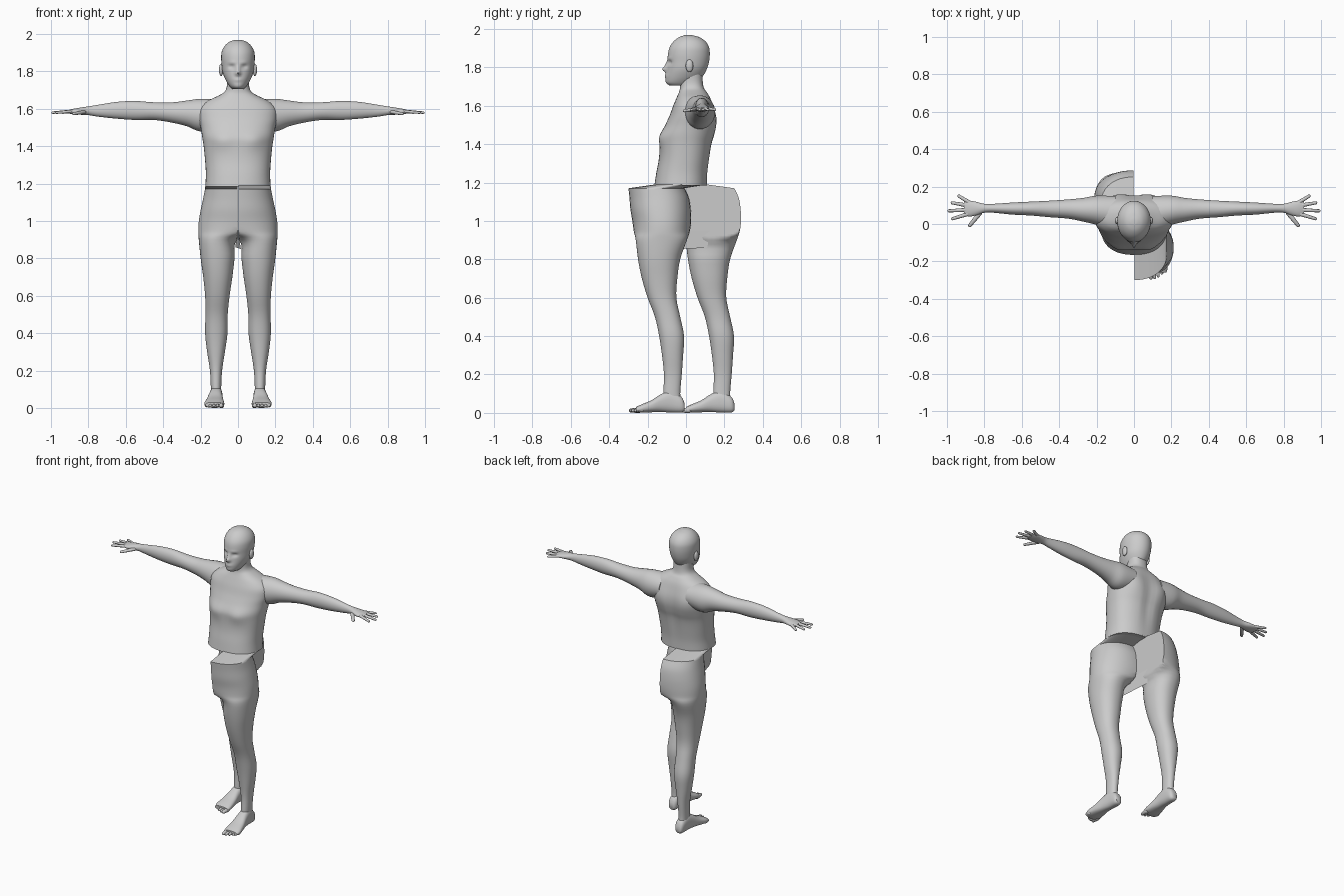
import bpy, bmesh, math
from mathutils import Vector

SHIFT = 0.13  # the two leg halves slide apart along y


def make(name, bm):
    bmesh.ops.recalc_face_normals(bm, faces=bm.faces)
    me = bpy.data.meshes.new(name)
    bm.to_mesh(me)
    bm.free()
    ob = bpy.data.objects.new(name, me)
    bpy.context.collection.objects.link(ob)
    return ob


def smooth_rows(rows, steps):
    out = []
    for i in range(len(rows) - 1):
        p = [rows[max(0, min(len(rows) - 1, i + k))] for k in (-1, 0, 1, 2)]
        for j in range(steps):
            t = j / steps
            out.append([0.5 * (2 * b + (c - a) * t + (2 * a - 5 * b + 4 * c - d) * t * t
                               + (3 * b - a - 3 * c + d) * t ** 3) for a, b, c, d in zip(*p)])
    return out + [list(rows[-1])]


def loft(name, axis, rows, n=32, steps=4, s=1, dy=0, power=2.0, tail=None, clamp=False):
    """rows: (position, a0, a1, b0, b1) bounds of rounded sections along an axis."""
    rings = [(r, dy) for r in smooth_rows(rows, steps)]
    if tail:
        rings.append((tail, 0))
    bm = bmesh.new()
    loops = []
    for (p, a0, a1, b0, b1), off in rings:
        loop = []
        for k in range(n):
            t = 2 * math.pi * (k + 0.5) / n
            c, d = math.cos(t), math.sin(t)
            c = math.copysign(abs(c) ** (2 / power), c)
            d = math.copysign(abs(d) ** (2 / power), d)
            a = (a0 + a1) / 2 + (a1 - a0) / 2 * c
            b = (b0 + b1) / 2 + (b1 - b0) / 2 * d
            x, y, z = {'x': (p, a, b), 'y': (a, p, b), 'z': (a, b, p)}[axis]
            if clamp:
                x = max(x, 0.002)
            loop.append(bm.verts.new((x * s, y + off, z)))
        loops.append(loop)
    for u, v in zip(loops, loops[1:]):
        for k in range(n):
            m = (k + 1) % n
            bm.faces.new((u[k], u[m], v[m], v[k]))
    bm.faces.new(loops[0])
    if not tail:
        bm.faces.new(loops[-1])
    return make(name, bm)


def bump(ob, centre, radii, push):
    """Soft push of the surface around a point."""
    for v in ob.data.vertices:
        d = sum(((v.co[i] - centre[i]) / radii[i]) ** 2 for i in range(3))
        v.co += Vector(push) * math.exp(-d)


def capsule(name, a, b, r, flat=1.0):
    a, b = Vector(a), Vector(b)
    bm = bmesh.new()
    bmesh.ops.create_uvsphere(bm, u_segments=12, v_segments=8, radius=r)
    length = (b - a).length - r
    rot = (b - a).to_track_quat('Z', 'Y')
    for v in bm.verts:
        if v.co.z > 0.001:
            v.co.x *= 0.8
            v.co.y *= 0.8
            v.co.z += length - r * 0.2
        v.co = rot @ v.co
        v.co.z *= flat
        v.co += a
    return make(name, bm)


def ellipsoid(name, centre, radii):
    bm = bmesh.new()
    bmesh.ops.create_uvsphere(bm, u_segments=16, v_segments=10, radius=1)
    for v in bm.verts:
        v.co = Vector([centre[i] + v.co[i] * radii[i] for i in range(3)])
    return make(name, bm)


# torso and neck
torso = loft('torso', 'z', [
    (1.185, -.175, .175, -.165, .11), (1.25, -.172, .172, -.155, .113), (1.32, -.176, .176, -.142, .122),
    (1.40, -.184, .184, -.135, .135), (1.45, -.192, .192, -.13, .148), (1.50, -.2, .2, -.108, .155),
    (1.55, -.21, .21, -.085, .152), (1.60, -.205, .205, -.067, .14), (1.64, -.165, .165, -.05, .127),
    (1.67, -.105, .105, -.037, .11), (1.69, -.073, .073, -.032, .095), (1.72, -.06, .06, -.032, .088),
    (1.77, -.06, .06, -.03, .085)], n=48, power=2.3)
bump(torso, (0, .14, 1.42), (.025, .06, .16), (0, -.014, 0))
for s in (1, -1):
    bump(torso, (s * .085, -.13, 1.43), (.06, .06, .045), (0, -.014, 0))
    bump(torso, (s * .1, .14, 1.53), (.06, .06, .08), (0, .012, 0))

# head with face
head = loft('head', 'z', [
    (1.705, -.03, .03, -.085, .03), (1.72, -.045, .045, -.104, .05), (1.75, -.064, .064, -.106, .085),
    (1.79, -.081, .081, -.1, .108), (1.83, -.087, .087, -.096, .12), (1.87, -.09, .09, -.094, .124),
    (1.905, -.087, .087, -.085, .12), (1.935, -.072, .072, -.065, .102), (1.957, -.048, .048, -.037, .07),
    (1.967, -.022, .022, -.008, .035), (1.969, -.004, .004, .01, .018)], n=64, steps=5)
bump(head, (0, -.1, 1.79), (.013, .05, .014), (0, -.026, 0))
bump(head, (0, -.1, 1.815), (.009, .05, .018), (0, -.012, 0))
bump(head, (0, -.1, 1.755), (.022, .05, .009), (0, -.006, 0))
for s in (1, -1):
    bump(head, (s * .034, -.085, 1.825), (.016, .05, .011), (0, .012, 0))
    bump(head, (s * .03, -.09, 1.847), (.022, .05, .008), (0, -.004, 0))

for s, side in ((1, 'left'), (-1, 'right')):
    dy = -SHIFT * s
    ellipsoid(side + '_ear', (s * .09, .018, 1.808), (.012, .02, .033))

    # arm and palm
    loft(side + '_arm', 'x', [
        (.10, -.03, .15, 1.49, 1.65), (.20, -.005, .152, 1.478, 1.654), (.27, .012, .14, 1.505, 1.645),
        (.35, .028, .132, 1.525, 1.635), (.45, .036, .125, 1.54, 1.635), (.55, .045, .12, 1.54, 1.642),
        (.65, .05, .115, 1.547, 1.637), (.75, .06, .108, 1.558, 1.621), (.80, .06, .108, 1.566, 1.613),
        (.84, .047, .118, 1.568, 1.607), (.88, .04, .125, 1.57, 1.6), (.91, .05, .12, 1.576, 1.592)],
        n=24, s=s)

    # fingers and thumb
    for i, (bx, by, tx, ty) in enumerate([(.88, .115, .945, .155), (.895, .1, .982, .115),
                                          (.9, .075, 1.0, .07), (.89, .053, .98, .025)]):
        capsule(f'{side}_finger_{i + 1}', (s * bx, by, 1.586), (s * tx, ty, 1.577), .011, .8)
    capsule(side + '_thumb', (s * .825, .058, 1.582), (s * .885, -.017, 1.57), .013, .8)

    # leg: split hip half, thigh and calf, with a skirt ring back to the waist
    leg = loft(side + '_leg', 'z', [
        (.05, .09, .143, .015, .108), (.10, .09, .145, .012, .1), (.20, .085, .15, .015, .108),
        (.30, .07, .165, .005, .115), (.40, .056, .176, -.01, .12), (.50, .055, .174, -.032, .1),
        (.60, .045, .176, -.07, .08), (.70, .03, .186, -.1, .085), (.80, .018, .2, -.12, .1),
        (.90, .003, .21, -.132, .135), (.945, -.15, .213, -.142, .15), (1.0, -.21, .21, -.15, .157),
        (1.06, -.2, .2, -.16, .155), (1.12, -.187, .187, -.165, .145), (1.17, -.177, .177, -.17, .122)],
        n=40, s=s, dy=dy, power=2.2, tail=(1.19, -.175, .175, -.163, .11), clamp=True)

    # foot
    loft(side + '_foot', 'y', [
        (y + dy, *r) for y, *r in [
            (.122, .1, .135, .012, .05), (.105, .086, .145, .002, .085), (.05, .083, .15, .002, .115),
            (.0, .082, .158, .004, .098), (-.05, .077, .17, .003, .066), (-.1, .073, .18, .001, .045),
            (-.13, .076, .174, .003, .031)]], n=24, s=s, power=2.5)
    for i in range(5):
        x = .088 + i * .0195
        tip = -.17 + .008 * i * i / 2.6
        capsule(f'{side}_toe_{i + 1}', (s * x, -.115 + dy + i * .004, .014), (s * (x + .003), tip + dy, .012),
                .0145 if i == 0 else .0105)

# stretched web of skin between the thighs
bm = bmesh.new()
bm.faces.new([bm.verts.new(c) for c in ((.015, -.13, .85), (-.015, .11, .86), (-.002, .13, .95), (.002, -.13, .95))])
make('thigh_web', bm)

# smooth shading
for ob in bpy.context.scene.objects:
    ob.select_set(True)
    bpy.context.view_layer.objects.active = ob
bpy.ops.object.shade_smooth_by_angle(angle=math.radians(50))
